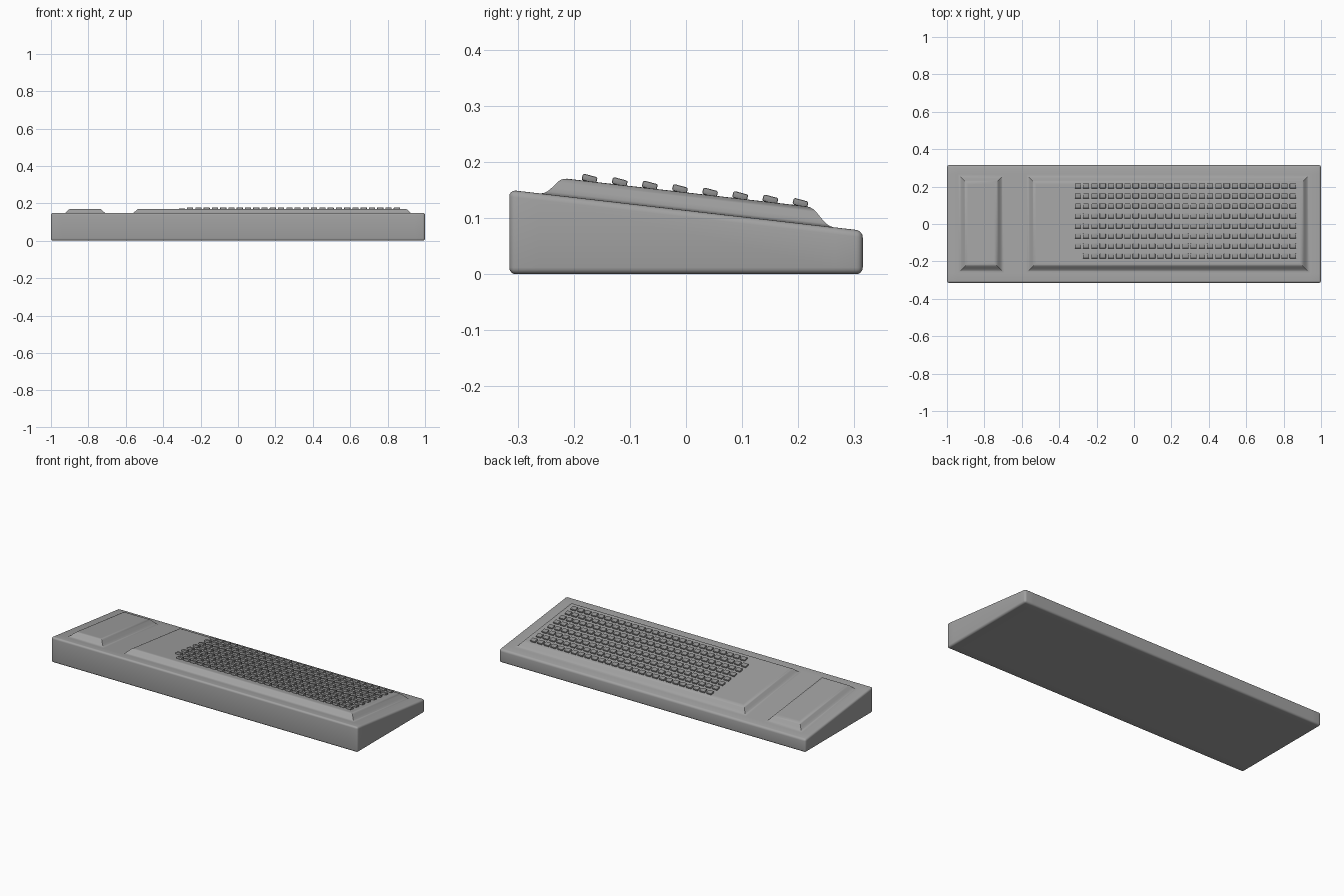
import bpy, bmesh, math
from mathutils import Matrix

if "Cube" in bpy.data.objects:
    bpy.data.objects.remove(bpy.data.objects["Cube"])

SLOPE = 0.1153


def deck(y):
    """Height of the sloping top of the housing."""
    return 0.114 - SLOPE * y


def grey(name, value):
    mat = bpy.data.materials.new(name)
    mat.diffuse_color = (value, value, value, 1)
    mat.use_nodes = True
    mat.node_tree.nodes["Principled BSDF"].inputs["Base Color"].default_value = mat.diffuse_color
    return mat


def round_edges(bm, offset, segments):
    bmesh.ops.bevel(bm, geom=bm.edges[:], offset=offset, segments=segments,
                    profile=0.5, affect='EDGES')


def finish(bm, name, mat):
    bmesh.ops.recalc_face_normals(bm, faces=bm.faces)
    mesh = bpy.data.meshes.new(name)
    bm.to_mesh(mesh)
    bm.free()
    mesh.materials.append(mat)
    obj = bpy.data.objects.new(name, mesh)
    bpy.context.collection.objects.link(obj)
    bpy.ops.object.select_all(action='DESELECT')
    bpy.context.view_layer.objects.active = obj
    obj.select_set(True)
    bpy.ops.object.shade_smooth_by_angle(angle=math.radians(32))


# Wedge housing: a box whose top vertices follow the slope
bm = bmesh.new()
bmesh.ops.create_cube(bm, size=1)
for v in bm.verts:
    v.co.x *= 2
    v.co.y *= 0.63
    v.co.z = deck(v.co.y) if v.co.z > 0 else 0
round_edges(bm, 0.012, 4)

# Cut the outlines of the two raised panels into the housing top
PANELS = [(-0.942, -0.693), (-0.577, 0.942)]
Y0, Y1 = -0.263, 0.266
cuts = [((x, 0, 0), (1, 0, 0)) for p in PANELS for x in p]
cuts += [((0, y, 0), (0, 1, 0)) for y in (Y0, Y1)]
for co, no in cuts:
    bmesh.ops.bisect_plane(bm, geom=bm.verts[:] + bm.edges[:] + bm.faces[:],
                           plane_co=co, plane_no=no)
bm.normal_update()

# Raise each panel with flared sides: (total inset, height above deck)
FLARE = [(0.003, 0), (0.010, 0.0015), (0.016, 0.005), (0.024, 0.0125), (0.034, 0.0235),
         (0.040, 0.0285), (0.046, 0.031), (0.052, 0.0318), (0.056, 0.0318)]
for x0, x1 in PANELS:
    panel = next(f for f in bm.faces if f.normal.z > 0.9
                 and x0 < f.calc_center_median().x < x1
                 and Y0 < f.calc_center_median().y < Y1)
    last = 0
    for inset, height in FLARE:
        bmesh.ops.inset_individual(bm, faces=[panel], thickness=inset - last,
                                   use_even_offset=True)
        for v in panel.verts:
            v.co.z = deck(v.co.y) + height
        panel.normal_update()
        last = inset
finish(bm, "housing", grey("housing_grey", 0.36))

# Tilted buttons: eight rows, the front row one button short
bm = bmesh.new()
tilt = Matrix.Rotation(math.radians(-15), 4, 'X')
size = Matrix.Diagonal((0.033, 0.027, 0.012, 1))
for row in range(8):
    y = 0.204 - row * 0.0537
    for col in range(1 if row == 7 else 0, 27):
        place = Matrix.Translation((-0.30 + col * 0.0442, y, deck(y) + 0.0365))
        bmesh.ops.create_cube(bm, size=1, matrix=place @ tilt @ size)
round_edges(bm, 0.003, 2)
finish(bm, "buttons", grey("button_grey", 0.28))
